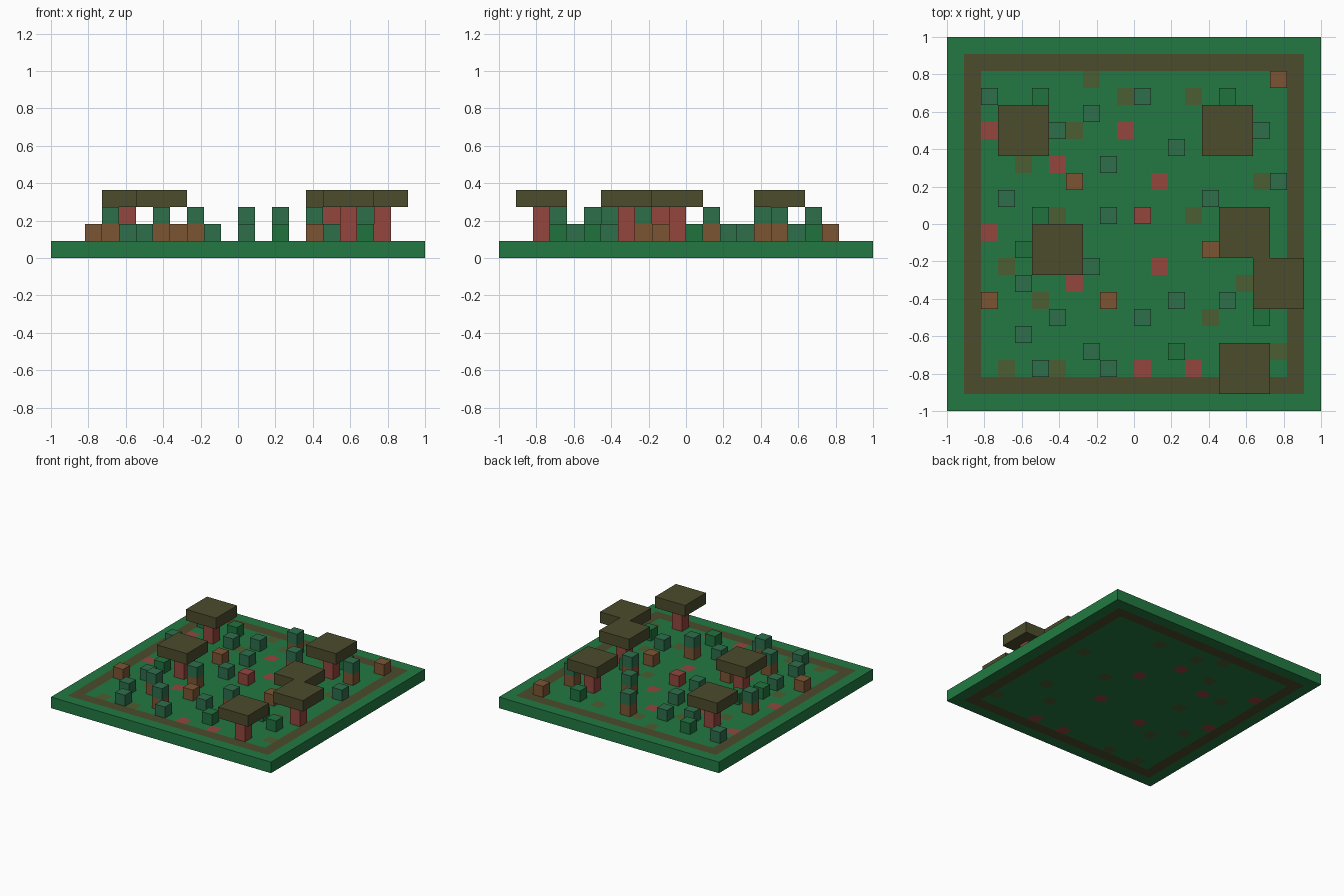
import bpy, bmesh
from mathutils import Matrix, Vector

if "Cube" in bpy.data.objects:
    bpy.data.objects.remove(bpy.data.objects["Cube"], do_unlink=True)

N = 22          # cells per side
C = 2 / N       # cell size


def material(name, rgb):
    """Make a flat material from an 8-bit display colour."""
    lin = [((v / 255 + 0.055) / 1.055) ** 2.4 for v in rgb] + [1]
    m = bpy.data.materials.new(name)
    m.use_nodes = True
    m.diffuse_color = lin
    shader = m.node_tree.nodes["Principled BSDF"]
    shader.inputs["Base Color"].default_value = lin
    shader.inputs["Roughness"].default_value = 1
    return m


GRASS = material("grass green", (34, 121, 66))
LEAF = material("leaf green", (33, 114, 62))
TEAL = material("bush teal", (46, 110, 75))
OLIVE = material("olive brown", (76, 76, 45))
MOSS = material("moss brown", (76, 94, 50))
WOOD = material("wood brown", (124, 85, 52))
RED = material("brick red", (146, 70, 61))


def finish(bm, name, mats):
    mesh = bpy.data.meshes.new(name)
    bm.to_mesh(mesh)
    bm.free()
    for m in mats:
        mesh.materials.append(m)
    obj = bpy.data.objects.new(name, mesh)
    bpy.context.collection.objects.link(obj)
    return obj


def blocks(name, cells, mat, level=1, width=1, height=1):
    """Boxes centred on (column, row from the back), standing on a level."""
    bm = bmesh.new()
    for col, row in cells:
        place = Vector(((col + 0.5) * C - 1, 1 - (row + 0.5) * C, (level + height / 2) * C))
        size = Matrix.Diagonal((width * C, width * C, height * C, 1))
        bmesh.ops.create_cube(bm, size=1, matrix=Matrix.Translation(place) @ size)
    return finish(bm, name, [mat])


# Layout, as (column, row from the back)
moss_tiles = {(8, 2), (10, 3), (14, 3), (7, 5), (4, 7), (6, 10), (14, 10), (18, 8),
              (3, 13), (5, 15), (17, 14), (15, 16), (3, 19), (6, 19), (19, 18)}
red_tiles = {(2, 5), (6, 7), (10, 5), (12, 8), (2, 11), (12, 13), (7, 14),
             (11, 19), (14, 19)}
crates = [(19, 2), (7, 8), (15, 12), (2, 15), (9, 15)]
trees = [(4, 5), (16, 5), (6, 12), (17, 11), (19, 14), (17, 19)]
saplings = [(11, 3), (13, 6), (18, 5), (3, 9), (15, 9), (8, 13), (13, 15),
            (6, 16), (8, 18)]
teal_bushes = [(2, 3), (6, 5), (9, 7), (19, 8), (8, 4), (9, 10), (4, 14), (16, 15),
               (11, 16), (4, 17), (5, 19), (9, 19)]
leaf_bushes = [(5, 3), (16, 3), (5, 10), (4, 12), (18, 16), (13, 18), (16, 10)]

# Ground slab: tiles coloured by cell, with a path ring one cell from the edge
bm = bmesh.new()
bmesh.ops.create_grid(bm, x_segments=N, y_segments=N, size=1,
                      matrix=Matrix.Translation((0, 0, C)))
for f in bm.faces:
    p = f.calc_center_median()
    cell = (int((p.x + 1) / C), int((1 - p.y) / C))
    edge = min(*cell, N - 1 - cell[0], N - 1 - cell[1])
    if edge == 1:
        f.material_index = 1
    elif cell in moss_tiles:
        f.material_index = 2
    elif cell in red_tiles:
        f.material_index = 3
ground = finish(bm, "ground", [GRASS, OLIVE, MOSS, RED])
slab = ground.modifiers.new("thickness", "SOLIDIFY")
slab.thickness = C
slab.offset = -1

# Trees: a two-cell trunk under a flat wide canopy
for tree in trees:
    blocks("tree_trunk", [tree], RED, height=2)
    blocks("tree_canopy", [tree], OLIVE, level=3, width=3)

# Saplings: wooden stem block with a leafy top
blocks("sapling_stems", saplings, WOOD)
blocks("sapling_tops", saplings, TEAL, level=2)

# Single blocks
blocks("teal_bushes", teal_bushes, TEAL)
blocks("leaf_bushes", leaf_bushes, LEAF)
blocks("wooden_crates", crates, WOOD)
blocks("red_crate", [(11, 10)], RED)
